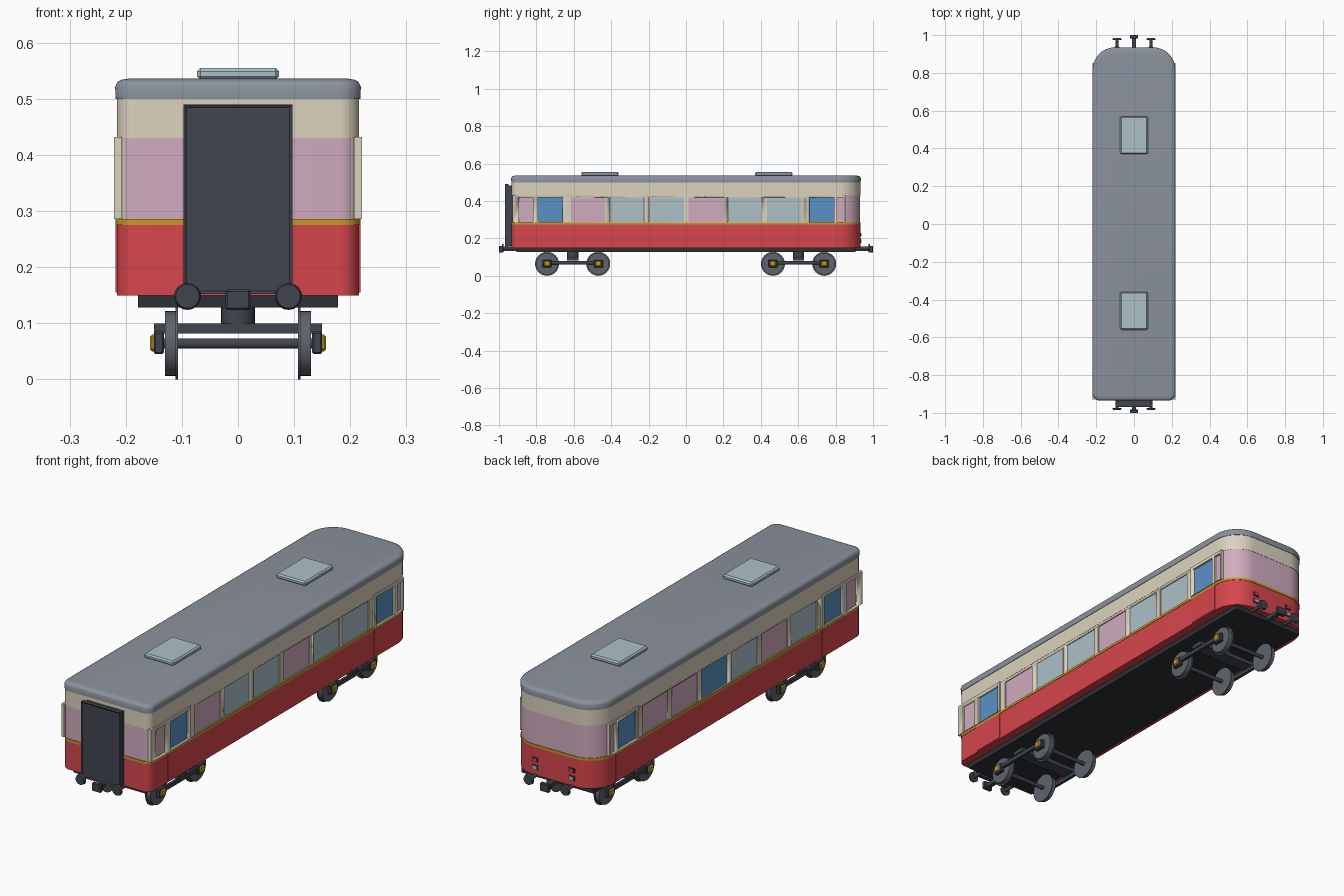
import bpy, bmesh, math
from mathutils import Matrix, Vector

old = bpy.data.objects.get("Cube")
if old:
    bpy.data.objects.remove(old, do_unlink=True)


def paint(name, r, g, b):
    """Flat material from 0-255 display values, stored as linear."""
    lin = [((c / 255 + 0.055) / 1.055) ** 2.4 for c in (r, g, b)] + [1]
    m = bpy.data.materials.new(name)
    m.use_nodes = True
    m.diffuse_color = lin
    m.node_tree.nodes["Principled BSDF"].inputs["Base Color"].default_value = lin
    return m


RED = paint("red", 214, 70, 76)
CREAM = paint("cream", 220, 211, 190)
YELLOW = paint("golden yellow", 200, 155, 38)
PINK = paint("pink glass", 208, 172, 191)
BLUE = paint("blue glass", 90, 145, 198)
GLASS = paint("pale glass", 174, 192, 201)
GREY = paint("roof grey", 139, 146, 157)
DARK = paint("dark grey", 65, 69, 78)
BLACK = paint("underframe black", 44, 48, 54)
STEEL = paint("wheel steel", 94, 99, 108)


def finish(name, bm, *mats):
    bmesh.ops.recalc_face_normals(bm, faces=bm.faces)
    me = bpy.data.meshes.new(name)
    bm.to_mesh(me)
    bm.free()
    for m in mats:
        me.materials.append(m)
    me.shade_smooth()
    me.set_sharp_from_angle(angle=math.radians(35))
    ob = bpy.data.objects.new(name, me)
    bpy.context.collection.objects.link(ob)
    return ob


def add_box(bm, x, y, z):
    """x, y, z are (low, high) ranges."""
    size = [b - a for a, b in (x, y, z)]
    mid = [(a + b) / 2 for a, b in (x, y, z)]
    return bmesh.ops.create_cube(
        bm, size=1, matrix=Matrix.Translation(mid) @ Matrix.Diagonal((*size, 1)))


def box(name, mat, x, y, z, bevel=0.0):
    bm = bmesh.new()
    add_box(bm, x, y, z)
    if bevel:
        bmesh.ops.bevel(bm, geom=bm.edges[:], offset=bevel, segments=1, affect='EDGES')
    return finish(name, bm, mat)


def rod(name, mat, start, end, r, r2=None, sides=32):
    bm = bmesh.new()
    a, b = Vector(start), Vector(end)
    turn = (b - a).to_track_quat('Z', 'Y').to_matrix().to_4x4()
    bmesh.ops.create_cone(bm, cap_ends=True, segments=sides, radius1=r,
                          radius2=r if r2 is None else r2, depth=(b - a).length,
                          matrix=Matrix.Translation((a + b) / 2) @ turn)
    return finish(name, bm, mat)


def outline(grow):
    """Plan of the coach: tight front corners, wide rear corners."""
    pts = []
    w, l = 0.216 + grow, 0.932 + grow
    for sx, sy, r, start in ((1, 1, 0.115, 0), (-1, 1, 0.115, 90),
                             (-1, -1, 0.035, 180), (1, -1, 0.035, 270)):
        r += grow
        for i in range(13):
            t = math.radians(start + 90 * i / 12)
            pts.append((sx * (w - r) + r * math.cos(t), sy * (l - r) + r * math.sin(t)))
    return pts


def shell(name, levels, *mats):
    """Loft the plan through (height, growth) levels and cap both ends."""
    bm = bmesh.new()
    rings = [[bm.verts.new((x, y, z)) for x, y in outline(g)] for z, g in levels]
    n = len(rings[0])
    for lo, hi in zip(rings, rings[1:]):
        for i in range(n):
            j = (i + 1) % n
            bm.faces.new((lo[i], lo[j], hi[j], hi[i]))
    bm.faces.new(rings[0])
    bm.faces.new(rings[-1])
    return finish(name, bm, *mats)


# Body bands and roof
shell("lower_body", [(0.15, 0), (0.276, 0)], RED)
shell("waist_stripe", [(0.275, 0.002), (0.286, 0.002)], YELLOW)
window_band = shell("window_band", [(0.284, -0.001), (0.431, -0.001)], CREAM, PINK)
for f in window_band.data.polygons:
    if f.center.y > 0.848 or f.center.y < -0.925:
        f.material_index = 1
shell("upper_body", [(0.43, 0), (0.502, 0)], CREAM)
shell("roof", [(0.5, 0.002), (0.522, 0.003), (0.53, -0.001), (0.534, -0.008), (0.536, -0.02)], GREY)
for label, y in (("front", -0.46), ("rear", 0.47)):
    box(label + "_roof_hatch", GLASS, (-0.073, 0.073), (y - 0.1, y + 0.1), (0.534, 0.555), 0.006)

# Side windows: range along the coach, colour on the left, colour on the right
WINDOWS = [((-0.893, -0.818), PINK, PINK), ((-0.79, -0.66), BLUE, BLUE),
           ((-0.615, -0.433), PINK, GLASS), ((-0.406, -0.225), GLASS, PINK),
           ((-0.198, -0.012), GLASS, GLASS), ((0.014, 0.198), PINK, BLUE),
           ((0.225, 0.406), GLASS, PINK), ((0.433, 0.615), GLASS, PINK),
           ((0.66, 0.79), BLUE, BLUE), ((0.807, 0.845), PINK, PINK)]
SILL, HEAD = 0.289, 0.418


def mirrored(side, a, b):
    return tuple(sorted((side * a, side * b)))


cutter_bm = bmesh.new()
for span, *_ in WINDOWS:
    for side in (1, -1):
        add_box(cutter_bm, mirrored(side, 0.208, 0.235), span, (SILL, HEAD))
cutter = finish("window_cutter", cutter_bm)
cutter.hide_render = True


def cut_windows(ob):
    mod = ob.modifiers.new("windows", 'BOOLEAN')
    mod.operation, mod.solver, mod.object = 'DIFFERENCE', 'EXACT', cutter
    bpy.context.view_layer.objects.active = ob
    bpy.ops.object.modifier_apply(modifier=mod.name)


cut_windows(window_band)
for side, label in ((1, "left"), (-1, "right")):
    for i, (span, left, right) in enumerate(WINDOWS):
        box(f"{label}_window_{i + 1}", left if side > 0 else right,
            mirrored(side, 0.205, 0.211), span, (SILL - 0.001, HEAD + 0.001))
    # Raised door surrounds and lower door panels
    for end, surround, door in (("front", (-0.928, -0.645), (-0.805, -0.648)),
                                ("rear", (0.645, 0.853), (0.648, 0.805))):
        cut_windows(box(f"{label}_{end}_door_surround", CREAM,
                        mirrored(side, 0.207, 0.221), surround, (0.286, 0.432)))
        box(f"{label}_{end}_door_panel", RED, mirrored(side, 0.21, 0.2185), door, (0.155, 0.275))
bpy.data.objects.remove(cutter, do_unlink=True)

# Front gangway with recessed face
box("gangway_bellows", DARK, (-0.09, 0.09), (-0.955, -0.92), (0.16, 0.484))
bm = bmesh.new()
add_box(bm, (-0.097, 0.097), (-0.968, -0.95), (0.152, 0.49))
face = min(bm.faces, key=lambda f: f.calc_center_median().y)
bmesh.ops.inset_region(bm, faces=[face], thickness=0.008, depth=-0.004)
finish("gangway_frame", bm, DARK)

# Underframe, couplers and buffers
box("underframe", BLACK, (-0.178, 0.178), (-0.905, 0.905), (0.128, 0.152))
for end, s in (("front", -1), ("rear", 1)):
    box(end + "_coupler_bar", DARK, (-0.01, 0.01), mirrored(s, 0.9, 0.99), (0.133, 0.15))
    box(end + "_coupler_head", DARK, (-0.022, 0.022), mirrored(s, 0.982, 1.0), (0.124, 0.16), 0.003)
    for side, x in (("left", 0.09), ("right", -0.09)):
        rod(f"{end}_{side}_buffer_stem", DARK, (x, s * 0.9, 0.148), (x, s * 0.98, 0.148), 0.008)
        rod(f"{end}_{side}_buffer_head", DARK, (x, s * 0.975, 0.148), (x, s * 0.985, 0.148), 0.024, 0.021)

# Rear lamps
for side, x in (("left", 0.09), ("right", -0.09)):
    for kind, mat, z in (("tail", RED, 0.22), ("marker", GLASS, 0.186)):
        box(f"{side}_{kind}_lamp_case", DARK, (x - 0.014, x + 0.014), (0.925, 0.936), (z - 0.01, z + 0.01))
        box(f"{side}_{kind}_lamp", mat, (x - 0.011, x + 0.011), (0.93, 0.939), (z - 0.007, z + 0.007))

# Bogies
AXLE_Z = 0.064
for bogie, mid in (("front", -0.606), ("rear", 0.602)):
    box(bogie + "_bogie_bolster", DARK, (-0.15, 0.15), (mid - 0.03, mid + 0.03), (0.082, 0.1))
    rod(bogie + "_bogie_pivot", DARK, (0, mid, 0.09), (0, mid, 0.135), 0.03)
    for side, s in (("left", 1), ("right", -1)):
        box(f"{bogie}_{side}_side_frame", DARK, mirrored(s, 0.134, 0.148),
            (mid - 0.137, mid + 0.137), (0.06, 0.08), 0.002)
    for n, y in enumerate((mid - 0.137, mid + 0.137), 1):
        tag = f"{bogie}_{n}"
        rod(tag + "_axle", DARK, (-0.14, y, AXLE_Z), (0.14, y, AXLE_Z), 0.009, sides=16)
        for side, s in (("left", 1), ("right", -1)):
            rod(f"{tag}_{side}_wheel_flange", STEEL, (s * 0.107, y, AXLE_Z), (s * 0.111, y, AXLE_Z), 0.064)
            rod(f"{tag}_{side}_wheel", STEEL, (s * 0.11, y, AXLE_Z), (s * 0.13, y, AXLE_Z), 0.058)
            box(f"{tag}_{side}_axle_guard", DARK, mirrored(s, 0.132, 0.15),
                (y - 0.024, y + 0.024), (0.045, 0.085), 0.003)
            box(f"{tag}_{side}_axle_box", YELLOW, mirrored(s, 0.141, 0.157),
                (y - 0.016, y + 0.016), (0.05, 0.08), 0.004)
